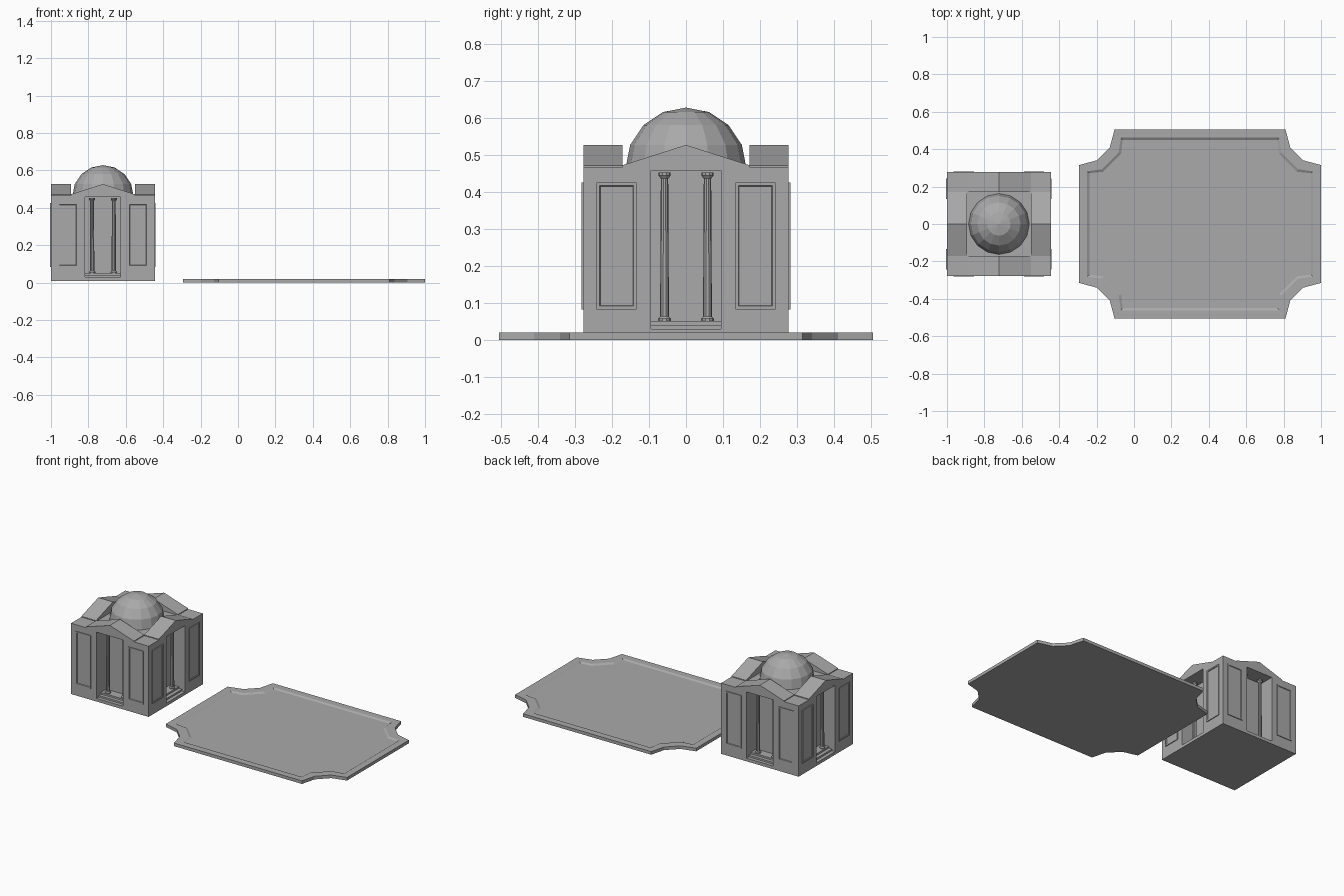
import bpy, bmesh, math
from mathutils import Matrix, Vector

cube = bpy.data.objects.get("Cube")
if cube:
    bpy.data.objects.remove(cube)

stone = bpy.data.materials.new("grey_stone")
stone.use_nodes = True
GREY = (0.4, 0.4, 0.4, 1)
stone.diffuse_color = GREY
stone.node_tree.nodes["Principled BSDF"].inputs["Base Color"].default_value = GREY

CENTRE = Matrix.Translation((-0.722, 0, 0))
HALF, BASE, ROOF = 0.277, 0.01, 0.467   # wall half width, bottom, top
DOOR, BACK = 0.095, 0.177               # porch half width, porch back wall


def finish(name, bm, matrix=CENTRE):
    bmesh.ops.recalc_face_normals(bm, faces=bm.faces)
    bm.transform(matrix)
    mesh = bpy.data.meshes.new(name)
    bm.to_mesh(mesh)
    bm.free()
    mesh.materials.append(stone)
    ob = bpy.data.objects.new(name, mesh)
    bpy.context.collection.objects.link(ob)
    return ob


def add_box(bm, lo, hi):
    lo, hi = Vector(lo), Vector(hi)
    m = Matrix.Translation((lo + hi) / 2) @ Matrix.Diagonal((*(hi - lo), 1))
    return bmesh.ops.create_cube(bm, size=1, matrix=m)["verts"]


def box(name, lo, hi, matrix=CENTRE):
    bm = bmesh.new()
    add_box(bm, lo, hi)
    return finish(name, bm, matrix)


def prism(bm, points, offset):
    face = bm.faces.new([bm.verts.new(p) for p in points])
    new = bmesh.ops.extrude_face_region(bm, geom=[face])["geom"]
    verts = [v for v in new if isinstance(v, bmesh.types.BMVert)]
    bmesh.ops.translate(bm, verts=verts, vec=offset)


def inset(bm, face, thickness, depth=0):
    bmesh.ops.inset_region(bm, faces=[face], thickness=thickness, depth=depth)


def column(name, x, y, matrix):
    # lathe: base, shaft and capital
    profile = [(0, .05), (.017, .05), (.017, .058), (.012, .064),
               (.010, .436), (.016, .444), (.016, .452), (0, .452)]
    bm = bmesh.new()
    verts = [bm.verts.new((r, 0, z)) for r, z in profile]
    edges = [bm.edges.new(pair) for pair in zip(verts, verts[1:])]
    bmesh.ops.spin(bm, geom=verts + edges, cent=(0, 0, 0), axis=(0, 0, 1),
                   angle=math.tau, steps=10)
    bmesh.ops.remove_doubles(bm, verts=bm.verts, dist=1e-5)
    finish(name, bm, matrix @ Matrix.Translation((x, y, 0)))


# Central block, floor and flat roof
box("inner_walls", (-BACK, -BACK, BASE), (BACK, BACK, ROOF))
box("floor", (-HALF, -HALF, BASE), (HALF, HALF, BASE + 0.008))
box("flat_roof", (-HALF, -HALF, 0.458), (HALF, HALF, ROOF))

# Four identical sides, each with a corner pier, porch, panels and gable
for side, label in enumerate(("front", "left", "back", "right")):
    turn = CENTRE @ Matrix.Rotation(side * math.pi / 2, 4, "Z")
    box(label + "_corner_pier", (DOOR, -HALF, BASE), (HALF, -DOOR, ROOF), turn)

    for i in range(3):
        box(f"{label}_step_{i + 1}", (-DOOR, -HALF + i * 0.022, BASE),
            (DOOR, -BACK, 0.03 + i * 0.011), turn)

    for s, hand in ((-1, "a"), (1, "b")):
        column(f"{label}_column_{hand}", s * 0.058, -0.212, turn)
        # Wall panel: raised frame with a sunken field
        bm = bmesh.new()
        x0, x1 = sorted((s * 0.133, s * 0.242))
        add_box(bm, (x0, -HALF - 0.005, 0.083), (x1, -HALF + 0.005, 0.426))
        bm.normal_update()
        outer = min(bm.faces, key=lambda f: f.calc_center_median().y)
        inset(bm, outer, 0.012)
        inset(bm, outer, 0.003, -0.004)
        finish(f"{label}_panel_{hand}", bm, turn)

    # Pitched gable roof over the porch
    bm = bmesh.new()
    outline = [(-.172, .46), (.172, .46), (.172, .472), (0, .527), (-.172, .472)]
    prism(bm, [(x, -HALF, z) for x, z in outline], (0, 0.105, 0))
    finish(label + "_gable", bm, turn)

# Faceted dome: upper half of a sphere
bm = bmesh.new()
bmesh.ops.create_uvsphere(bm, u_segments=16, v_segments=8, radius=0.163)
cut = bmesh.ops.bisect_plane(bm, geom=bm.verts[:] + bm.edges[:] + bm.faces[:],
                             plane_co=(0, 0, -0.001), plane_no=(0, 0, 1),
                             clear_inner=True)
finish("dome", bm, CENTRE @ Matrix.Translation((0, 0, 0.465)))

# Plaza slab with scooped corners and a sunken field
bm = bmesh.new()
hx, hy, radius = 0.647, 0.505, 0.19
outline = []
for sx, sy, start in ((1, 1, 270), (-1, 1, 360), (-1, -1, 90), (1, -1, 180)):
    for k in range(4):
        a = math.radians(start - 30 * k)
        outline.append((sx * hx + radius * math.cos(a),
                        sy * hy + radius * math.sin(a), 0))
prism(bm, outline, (0, 0, 0.02))
bmesh.ops.recalc_face_normals(bm, faces=bm.faces)
top = max(bm.faces, key=lambda f: f.calc_center_median().z)
inset(bm, top, 0.055)
inset(bm, top, 0.015, -0.007)
finish("plaza_slab", bm, Matrix.Translation((0.353, 0, 0)))
